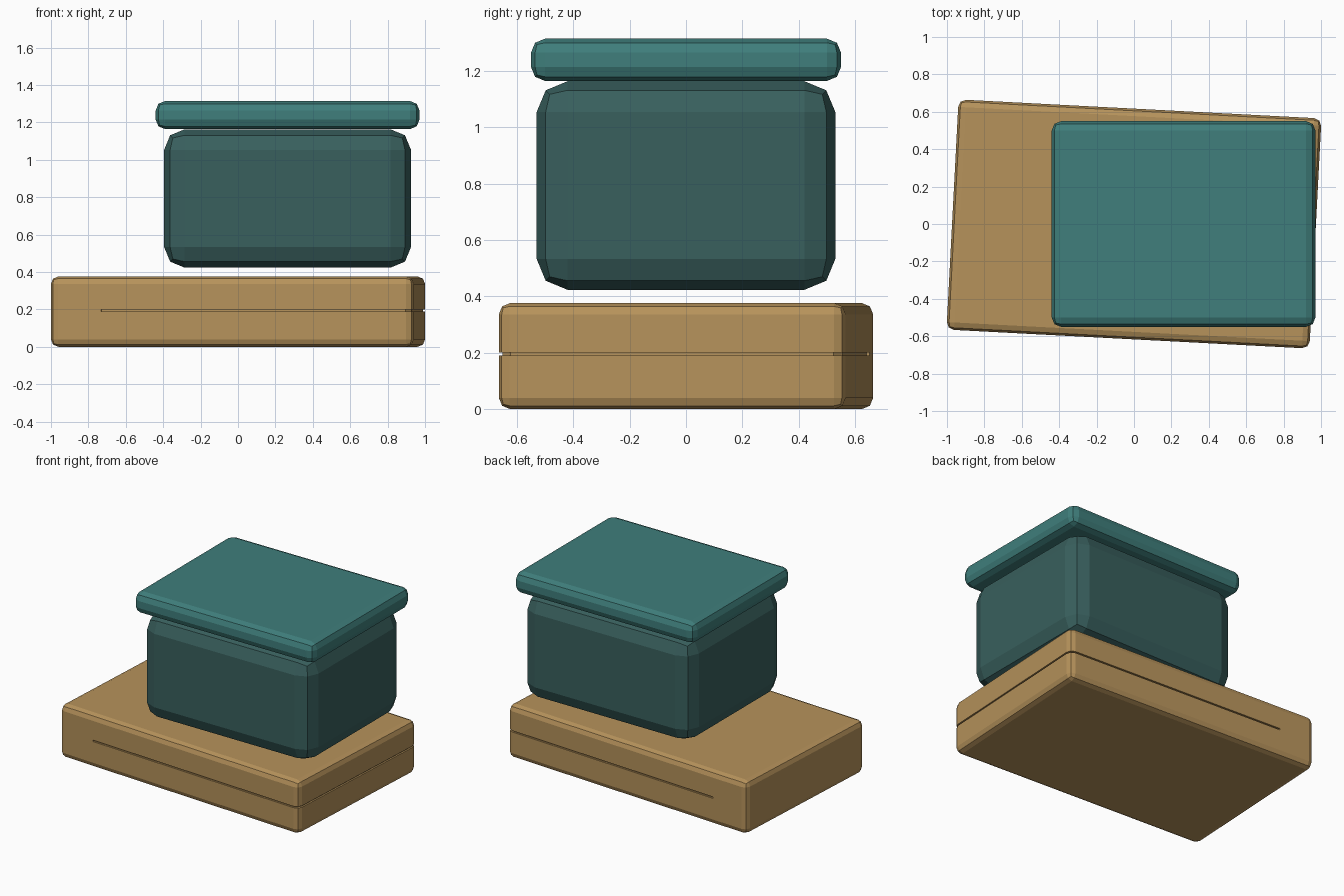
import bpy, bmesh, math

if "Cube" in bpy.data.objects:
    bpy.data.objects.remove(bpy.data.objects["Cube"])


def material(name, rgb):
    m = bpy.data.materials.new(name)
    m.diffuse_color = (*rgb, 1)
    m.use_nodes = True
    m.node_tree.nodes["Principled BSDF"].inputs["Base Color"].default_value = m.diffuse_color
    return m


def mesh_object(name, bm, loc, rot=0.0):
    bmesh.ops.recalc_face_normals(bm, faces=bm.faces)
    me = bpy.data.meshes.new(name)
    bm.to_mesh(me)
    bm.free()
    ob = bpy.data.objects.new(name, me)
    ob.location = loc
    ob.rotation_euler.z = rot
    bpy.context.collection.objects.link(ob)
    return ob


def bevelled_box(name, size, loc, bevel, mat, rot=0.0):
    bm = bmesh.new()
    bmesh.ops.create_cube(bm, size=1)
    bmesh.ops.scale(bm, vec=size, verts=bm.verts)
    ob = mesh_object(name, bm, loc, rot)
    ob.data.materials.append(mat)
    mod = ob.modifiers.new("Bevel", 'BEVEL')
    mod.width = bevel
    mod.segments = 2
    return ob


tan = material("tan", (0.47, 0.29, 0.105))
dark_teal = material("dark_teal", (0.04, 0.115, 0.11))
teal = material("teal", (0.05, 0.21, 0.20))

# slightly turned base block
L, W, H = 1.943, 1.232, 0.376
turn = math.radians(-3)
base = bevelled_box("base", (L, W, H), (0, 0, H / 2), 0.04, tan, turn)

# U-shaped seam round the right end of the base
hx, hy, d, c = L / 2, W / 2, 0.012, 0.03
start, out, t = -0.70, 0.1, 0.010
half = [(start, -hy - out), (start, -hy + d), (hx - d - c, -hy + d), (hx - d, -hy + d + c)]
inner = half[1:] + [(x, -y) for x, y in reversed(half[1:])]
outline = inner + [(start, hy + out), (hx + out, hy + out), (hx + out, -hy - out), half[0]]
bm = bmesh.new()
face = bm.faces.new([bm.verts.new((x, y, -t / 2)) for x, y in outline])
ext = bmesh.ops.extrude_face_region(bm, geom=[face])
bmesh.ops.translate(bm, vec=(0, 0, t),
                    verts=[v for v in ext["geom"] if isinstance(v, bmesh.types.BMVert)])
cutter = mesh_object("seam_cutter", bm, (0, 0, 0.195), turn)
cutter.hide_render = True
cutter.hide_set(True)
cut = base.modifiers.new("Seam", 'BOOLEAN')
cut.operation = 'DIFFERENCE'
cut.solver = 'EXACT'
cut.object = cutter

# upper box and its lid, offset to the right
bevelled_box("upper_box", (1.32, 1.06, 0.74), (0.265, 0, 0.793), 0.11, dark_teal)
bevelled_box("lid", (1.41, 1.10, 0.15), (0.265, 0, 1.239), 0.05, teal)
